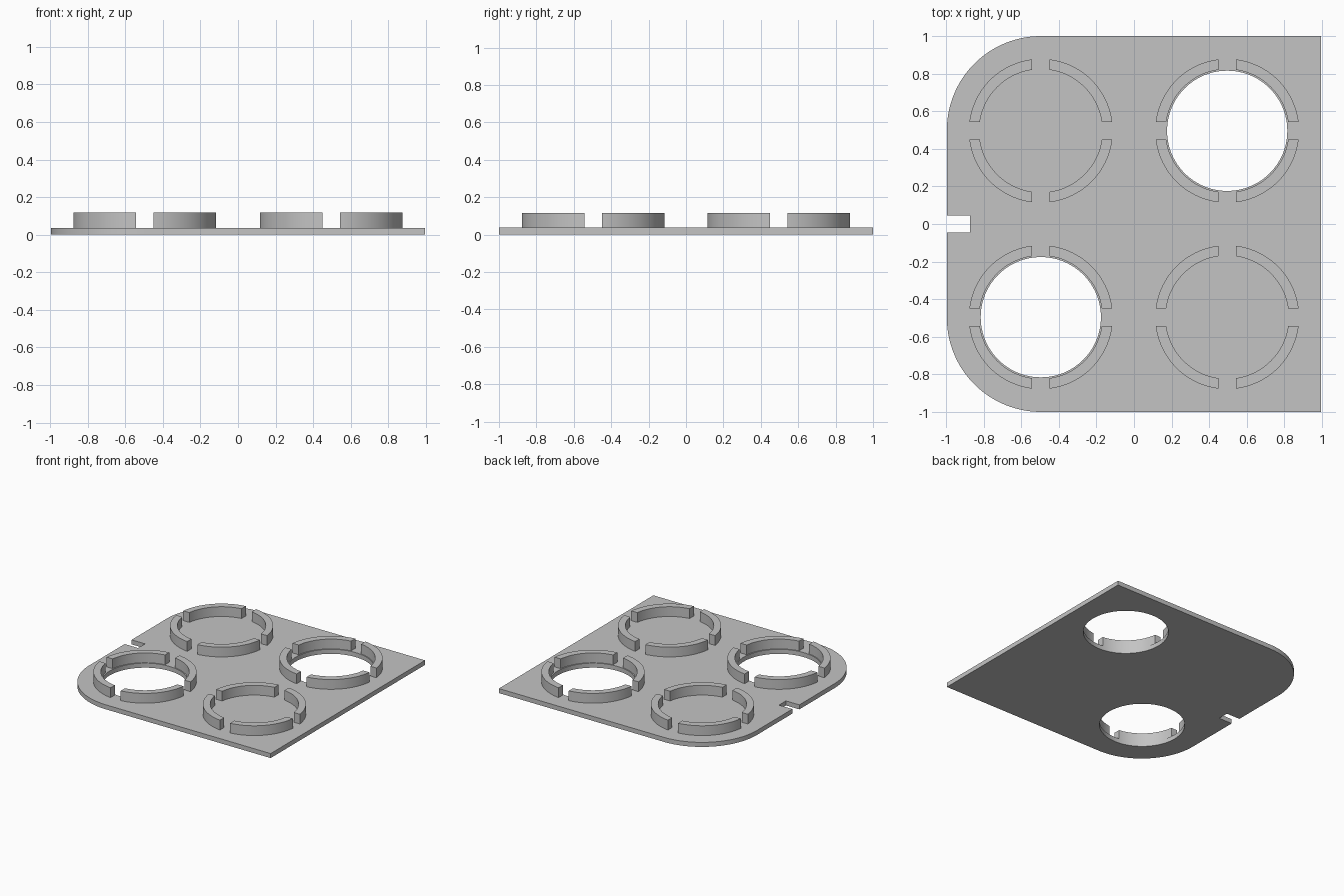
import bpy
import bmesh
from math import asin, cos, pi, sin, radians

if "Cube" in bpy.data.objects:
    bpy.data.objects.remove(bpy.data.objects["Cube"], do_unlink=True)

HALF_X, HALF_Y = 0.996, 1.0
THICK, TOP = 0.037, 0.117
CORNER = 0.5
CUP = 0.496              # distance of each ring centre from the axes
OUTER, INNER, HOLE = 0.383, 0.328, 0.32
GAP = 0.046              # half width of the slots between ring segments
NOTCH_X, NOTCH_Y = -0.874, 0.045

grey = bpy.data.materials.new("light_grey")
grey.use_nodes = True
grey.diffuse_color = (0.55, 0.55, 0.55, 1)
grey.node_tree.nodes["Principled BSDF"].inputs["Base Color"].default_value = (0.55, 0.55, 0.55, 1)


def arc(cx, cy, r, start, end, steps):
    angles = [start + (end - start) * i / steps for i in range(steps + 1)]
    return [(cx + r * cos(a), cy + r * sin(a)) for a in angles]


def prism(name, outline, z0, z1):
    """Extrude a closed outline from z0 up to z1."""
    bm = bmesh.new()
    face = bm.faces.new([bm.verts.new((x, y, z0)) for x, y in outline])
    result = bmesh.ops.extrude_face_region(bm, geom=[face])
    top = [v for v in result["geom"] if isinstance(v, bmesh.types.BMVert)]
    bmesh.ops.translate(bm, verts=top, vec=(0, 0, z1 - z0))
    bmesh.ops.recalc_face_normals(bm, faces=bm.faces)
    mesh = bpy.data.meshes.new(name)
    bm.to_mesh(mesh)
    bm.free()
    mesh.materials.append(grey)
    obj = bpy.data.objects.new(name, mesh)
    bpy.context.collection.objects.link(obj)
    return obj


def activate(obj):
    bpy.ops.object.select_all(action="DESELECT")
    obj.select_set(True)
    bpy.context.view_layer.objects.active = obj


# Base plate: two rounded corners and a notch on the right side
outline = [(HALF_X, -HALF_Y), (HALF_X, HALF_Y)]
outline += arc(CORNER - HALF_X, HALF_Y - CORNER, CORNER, pi / 2, pi, 32)
outline += [(-HALF_X, NOTCH_Y), (NOTCH_X, NOTCH_Y), (NOTCH_X, -NOTCH_Y), (-HALF_X, -NOTCH_Y)]
outline += arc(CORNER - HALF_X, CORNER - HALF_Y, CORNER, pi, 1.5 * pi, 32)
plate = prism("base_plate", outline, 0, THICK)

# Through holes on one diagonal
for side in (-1, 1):
    circle = arc(side * CUP, side * CUP, HOLE, 0, 2 * pi, 96)[:-1]
    cutter = prism("hole_cutter", circle, -0.1, 0.1)
    cutter.hide_render = True
    cut = plate.modifiers.new("hole", "BOOLEAN")
    cut.operation = "DIFFERENCE"
    cut.solver = "EXACT"
    cut.object = cutter
    activate(plate)
    bpy.ops.object.modifier_apply(modifier=cut.name)
    bpy.data.objects.remove(cutter, do_unlink=True)
parts = [plate]

# Four slotted rings, each made of four segments with parallel-sided slots
a_out, a_in = asin(GAP / OUTER), asin(GAP / INNER)
for x_side, x_name in ((-1, "right"), (1, "left")):
    for y_side, y_name in ((-1, "front"), (1, "back")):
        for k in range(4):
            base = k * pi / 2
            cx, cy = x_side * CUP, y_side * CUP
            segment = arc(cx, cy, OUTER, base + a_out, base + pi / 2 - a_out, 24)
            segment += arc(cx, cy, INNER, base + pi / 2 - a_in, base + a_in, 24)
            parts.append(prism(f"{y_name}_{x_name}_ring_segment_{k + 1}", segment, THICK, TOP))

for obj in parts:
    activate(obj)
    bpy.ops.object.shade_smooth_by_angle(angle=radians(30))
